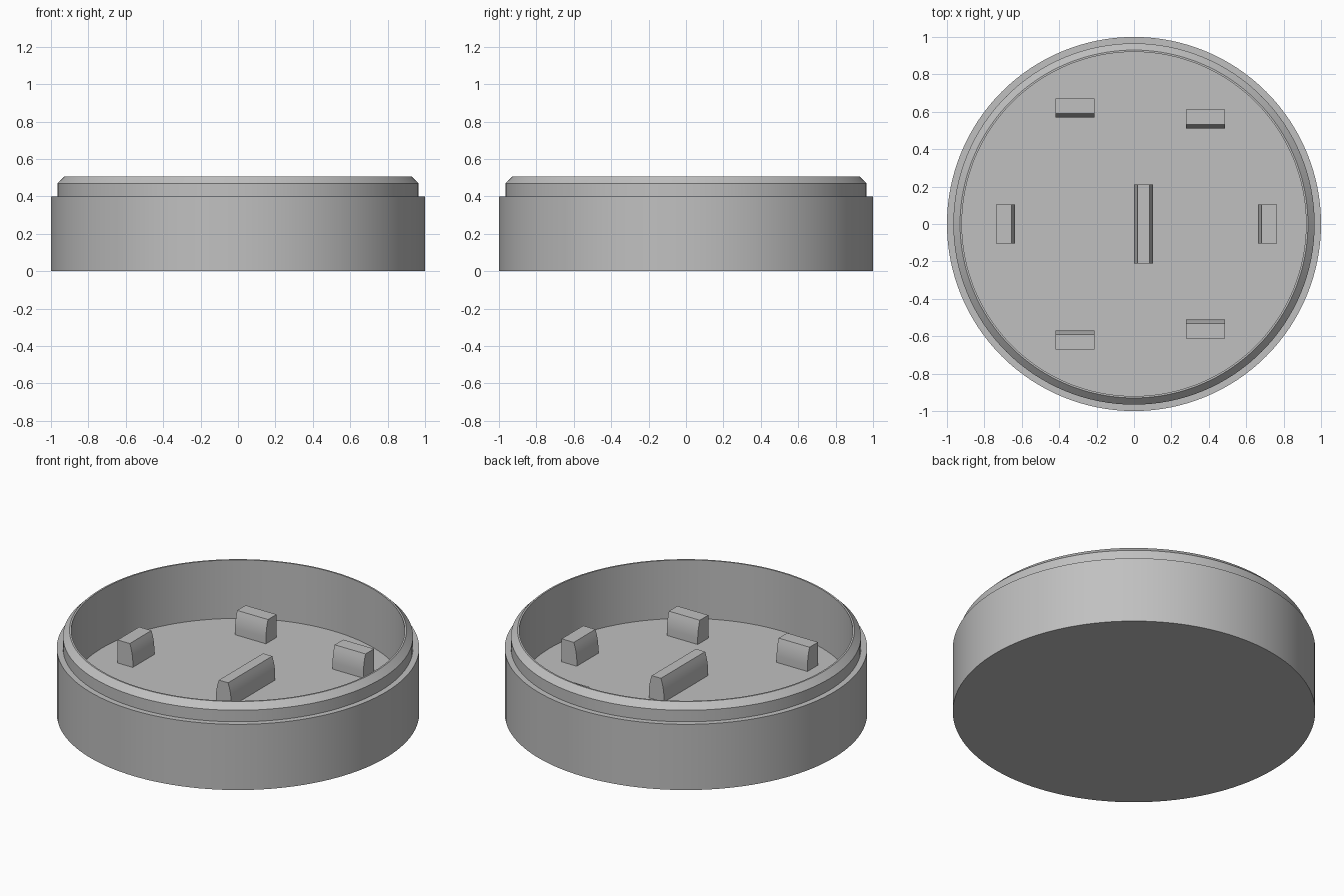
import bpy
import bmesh
from math import radians, pi
from mathutils import Matrix

if "Cube" in bpy.data.objects:
    bpy.data.objects.remove(bpy.data.objects["Cube"], do_unlink=True)

grey = bpy.data.materials.new("light_grey")
grey.use_nodes = True
grey.diffuse_color = (0.53, 0.53, 0.53, 1)
grey.node_tree.nodes["Principled BSDF"].inputs["Base Color"].default_value = grey.diffuse_color

FLOOR = 0.15
TAB_TOP = 0.29
TAB_WIDTH = 0.102


def add_object(name, bm):
    """Turn a bmesh into a grey, smooth object with sharp corners."""
    bmesh.ops.recalc_face_normals(bm, faces=bm.faces)
    mesh = bpy.data.meshes.new(name)
    bm.to_mesh(mesh)
    bm.free()
    mesh.materials.append(grey)
    obj = bpy.data.objects.new(name, mesh)
    bpy.context.collection.objects.link(obj)
    bpy.ops.object.select_all(action="DESELECT")
    obj.select_set(True)
    bpy.context.view_layer.objects.active = obj
    bpy.ops.object.shade_smooth_by_angle(angle=radians(25))
    return obj


def lathe(name, profile, steps=128):
    """Spin an (r, z) profile around the z axis."""
    bm = bmesh.new()
    verts = [bm.verts.new((r, 0, z)) for r, z in profile]
    edges = [bm.edges.new(pair) for pair in zip(verts, verts[1:])]
    bmesh.ops.spin(bm, geom=verts + edges, cent=(0, 0, 0), axis=(0, 0, 1),
                   angle=2 * pi, steps=steps)
    bmesh.ops.remove_doubles(bm, verts=bm.verts, dist=0.0001)
    return add_object(name, bm)


def tab(name, location, turn, length, both_sides=False):
    """Extrude an upright tab whose inner side curves in towards the top."""
    base = FLOOR - 0.01
    curve = [(0, base), (0, 0.19), (0.002, 0.215), (0.006, 0.24),
             (0.012, 0.265), (0.02, TAB_TOP)]
    if both_sides:
        outer = [(TAB_WIDTH - x, z) for x, z in reversed(curve)]
    else:
        outer = [(TAB_WIDTH, TAB_TOP), (TAB_WIDTH, base)]
    bm = bmesh.new()
    face = bm.faces.new([bm.verts.new((x, -length / 2, z)) for x, z in curve + outer])
    result = bmesh.ops.extrude_face_region(bm, geom=[face])
    moved = [v for v in result["geom"] if isinstance(v, bmesh.types.BMVert)]
    bmesh.ops.translate(bm, verts=moved, vec=(0, length, 0))
    place = Matrix.Translation((*location, 0)) @ Matrix.Rotation(radians(turn), 4, "Z")
    bmesh.ops.transform(bm, matrix=place, verts=bm.verts)
    return add_object(name, bm)


# Round tray: base, outer wall, ledge, bevelled lip, inner wall and floor
lathe("round_tray", [(0, 0), (1, 0), (1, 0.4), (0.966, 0.4), (0.966, 0.47),
                     (0.93, 0.506), (0.92, 0.506), (0.92, FLOOR), (0, FLOOR)])

# Centre rib, curved on both sides
tab("centre_rib", (0, 0), 0, 0.425, both_sides=True)

# Holding tabs around the floor, curved on the inner side
tab("left_tab", (0.663, 0), 0, 0.208)
tab("right_tab", (-0.636, 0), 180, 0.208)
for side, sign in (("back", 1), ("front", -1)):
    tab(side + "_right_tab", (-0.315, sign * 0.57), sign * 90, 0.208)
    tab(side + "_left_tab", (0.383, sign * 0.511), sign * 90, 0.208)
